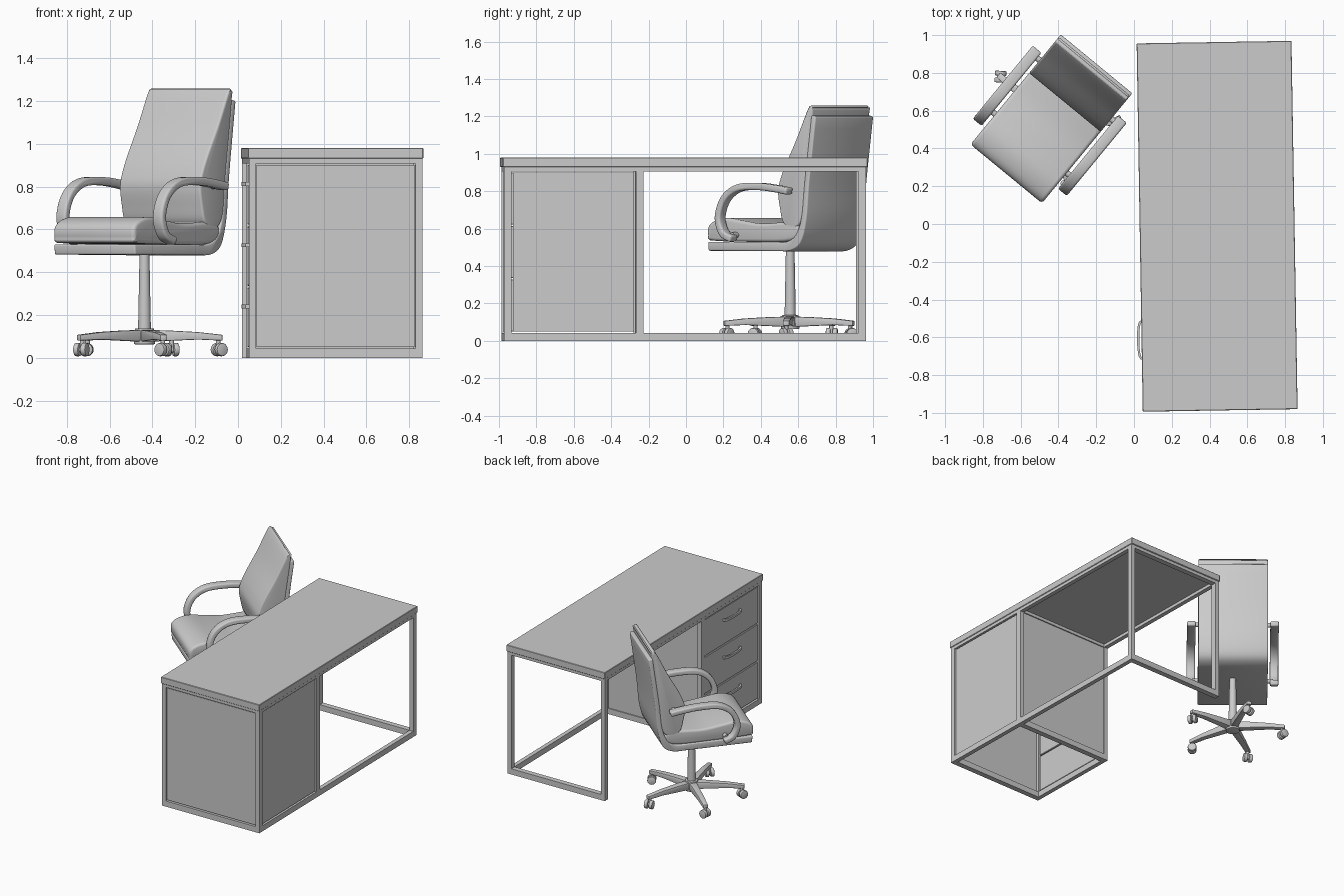
import bpy, bmesh
from math import radians, sin, cos, pi
from mathutils import Matrix, Vector

if "Cube" in bpy.data.objects:
    bpy.data.objects.remove(bpy.data.objects["Cube"])

DESK = Matrix.Translation((0.44, -0.012, 0)) @ Matrix.Rotation(radians(0.95), 4, 'Z')
BASE = Matrix.Translation((-0.437, 0.557, 0))
CHAIR = BASE @ Matrix.Rotation(radians(-39.4), 4, 'Z')


def finish(name, bm, frame, bevel=0.0, segs=3):
    bmesh.ops.recalc_face_normals(bm, faces=bm.faces)
    if bevel:
        sharp = [e for e in bm.edges if e.calc_face_angle(0) > 0.6]
        bmesh.ops.bevel(bm, geom=sharp, offset=bevel, segments=segs, profile=0.5,
                        affect='EDGES', clamp_overlap=False)
    me = bpy.data.meshes.new(name)
    bm.to_mesh(me)
    bm.free()
    ob = bpy.data.objects.new(name, me)
    bpy.context.collection.objects.link(ob)
    ob.matrix_world = frame
    return ob


def box(name, lo, hi, frame=DESK, bevel=0.0):
    bm = bmesh.new()
    lo, hi = Vector(lo), Vector(hi)
    size = hi - lo
    bmesh.ops.create_cube(bm, size=1, matrix=Matrix.Translation((lo + hi) / 2)
                          @ Matrix.Diagonal((*size, 1)))
    return finish(name, bm, frame, bevel, 1)


def spline(pts, n=5, closed=True):
    # Catmull-Rom smoothing of a 2D profile
    p = [Vector(q) for q in pts]
    out, c = [], len(p)
    get = (lambda i: p[i % c]) if closed else (lambda i: p[max(0, min(c - 1, i))])
    for i in range(c if closed else c - 1):
        a, b, d, e = get(i - 1), get(i), get(i + 1), get(i + 2)
        for k in range(n):
            t = k / n
            out.append(0.5 * (2 * b + (d - a) * t + (2 * a - 5 * b + 4 * d - e) * t * t
                              + (3 * b - a - 3 * d + e) * t ** 3))
    return out if closed else out + [p[-1]]


def ribbon(path, half):
    # outline of a strip of constant thickness along an open path
    left, right = [], []
    for i, q in enumerate(path):
        t = (path[min(i + 1, len(path) - 1)] - path[max(i - 1, 0)]).normalized()
        nrm = Vector((-t.y, t.x)) * half
        left.append(q + nrm)
        right.append(q - nrm)
    return left + right[::-1]


def prism(name, outline, x0, x1, frame=CHAIR, bevel=0.0, segs=3):
    # extrude a (y, z) outline along x
    bm = bmesh.new()
    f = bm.faces.new([bm.verts.new((x0, q[0], q[1])) for q in outline])
    new = bmesh.ops.extrude_face_region(bm, geom=[f])['geom']
    bmesh.ops.translate(bm, vec=(x1 - x0, 0, 0),
                        verts=[v for v in new if isinstance(v, bmesh.types.BMVert)])
    return finish(name, bm, frame, bevel, segs)


def cyl(name, r1, r2, depth, frame, segs=24, bevel=0.0):
    bm = bmesh.new()
    bmesh.ops.create_cone(bm, cap_ends=True, segments=segs, radius1=r1, radius2=r2, depth=depth)
    return finish(name, bm, frame, bevel, 2)


# ---- desk ----
X, Y, T, DIV = 0.405, 0.968, 0.04, -0.243
box("desk_top", (-0.41, -0.975, 0.93), (0.41, 0.975, 0.98), bevel=0.003)
for sx in (-1, 1):
    x0, x1 = sorted((sx * X, sx * (X - 0.032)))
    for i, y in enumerate((-Y, DIV - T / 2, Y - T)):
        box(f"post_{sx}_{i}", (x0, y, 0), (x1, y + T, 0.93))
    box(f"top_long_rail_{sx}", (x0, -Y, 0.907), (x1, Y, 0.931))
    box(f"bottom_long_rail_{sx}", (x0, -Y, 0), (x1, Y if sx > 0 else DIV + T / 2, 0.043))
for i, y in enumerate((-Y, DIV - T / 2, Y - T)):
    box(f"top_cross_rail_{i}", (-X, y, 0.907), (X, y + T, 0.931))
    box(f"bottom_cross_rail_{i}", (-X, y, 0), (X, y + T, 0.043))

# cabinet panels
box("cabinet_end_panel", (-0.37, -0.96, 0.05), (0.37, -0.945, 0.9))
box("cabinet_back_panel", (0.382, -0.92, 0.05), (0.397, -0.272, 0.9))
box("cabinet_inner_panel", (-0.375, DIV - 0.012, 0.04), (0.375, DIV + 0.012, 0.91))

# drawers with arched pulls
for i in range(3):
    z = 0.05 + i * 0.286
    box(f"drawer_front_{i}", (-0.4, -0.922, z), (-0.38, -0.27, z + 0.279), bevel=0.003)
    arc = [(-0.4 - 0.028 * sin(pi * k / 12) ** 0.5, -0.596 - 0.1 * cos(pi * k / 12))
           for k in range(13)]
    out = ribbon([Vector(q) for q in arc], 0.006)
    spin = Matrix(((0, 1, 0, 0), (0, 0, 1, 0), (1, 0, 0, z + 0.19), (0, 0, 0, 1)))
    prism(f"drawer_pull_{i}", out, -0.009, 0.009, DESK @ spin)

# ---- chair upholstery ----
W = 0.245
outer = spline([(0.12, 0.48), (0.2, 0.483), (0.27, 0.525), (0.31, 0.65), (0.33, 0.85),
                (0.377, 1.2)], 4, False)
inner = spline([(0.345, 1.207), (0.297, 0.85), (0.275, 0.66), (0.235, 0.565), (0.17, 0.53),
                (0.08, 0.53)], 4, False)
prism("chair_shell", [(-0.366, 0.482)] + outer + inner + [(-0.37, 0.53)], -W, W, bevel=0.008)
prism("seat_cushion", spline([(-0.35, 0.537), (-0.1, 0.53), (0.2, 0.535), (0.26, 0.6),
      (0.2, 0.635), (0, 0.627), (-0.13, 0.642), (-0.25, 0.658), (-0.33, 0.643),
      (-0.372, 0.61), (-0.374, 0.56)]), -W, W, bevel=0.018, segs=4)
prism("back_cushion", spline([(0.322, 1.245), (0.345, 1.247), (0.35, 1.2), (0.303, 0.85),
      (0.28, 0.66), (0.22, 0.6), (0.15, 0.63), (0.125, 0.71), (0.112, 0.8), (0.13, 0.87),
      (0.168, 0.95), (0.24, 1.08)]), -W, W, bevel=0.011, segs=4)

# looped armrests
arm = ribbon(spline([(-0.15, 0.545), (-0.215, 0.575), (-0.245, 0.66), (-0.205, 0.76),
                     (-0.11, 0.818), (0.03, 0.825), (0.14, 0.815), (0.235, 0.8)], 5, False), 0.019)
for s, side in ((-1, "left"), (1, "right")):
    prism(f"{side}_armrest", arm, s * 0.262, s * 0.322, bevel=0.011)
    # mounts tying the arm to seat and back
    for part, y, z in (("seat", -0.17, 0.565), ("back", 0.2, 0.805)):
        cyl(f"{side}_arm_{part}_mount", 0.016, 0.016, 0.06,
            CHAIR @ Matrix.Translation((s * 0.255, y, z)) @ Matrix.Rotation(pi / 2, 4, 'Y'), 16)

# ---- chair base ----
cyl("gas_column", 0.03, 0.023, 0.36, BASE @ Matrix.Translation((0, 0, 0.31)))
cyl("base_hub", 0.05, 0.045, 0.075, BASE @ Matrix.Translation((0, 0, 0.1)), bevel=0.006)
for i in range(5):
    spoke = BASE @ Matrix.Rotation(radians(140.5 + 72 * i - 90), 4, 'Z')
    leg = prism(f"base_leg_{i}", [(0.02, 0.075), (0.02, 0.13), (0.12, 0.127), (0.25, 0.12),
                (0.365, 0.107), (0.365, 0.08), (0.25, 0.085)], -0.025, 0.025, spoke, 0.005, 2)
    for v in leg.data.vertices:
        v.co.x *= 1.1 - 1.2 * v.co.y
    cyl(f"caster_stem_{i}", 0.011, 0.011, 0.05, spoke @ Matrix.Translation((0, 0.345, 0.065)), 12)
    swivel = spoke @ Matrix.Translation((0, 0.35, 0.038)) @ Matrix.Rotation(radians(35), 4, 'Z')
    for s in (-1, 1):
        cyl(f"caster_wheel_{i}_{s}", 0.031, 0.031, 0.026, swivel
            @ Matrix.Translation((s * 0.018, 0, 0)) @ Matrix.Rotation(pi / 2, 4, 'Y'), 20, 0.006)
    cyl(f"caster_axle_{i}", 0.014, 0.014, 0.04, swivel @ Matrix.Rotation(pi / 2, 4, 'Y'), 12)

# smooth curved parts, keep creases
for ob in bpy.context.scene.objects:
    ob.select_set(True)
    bpy.context.view_layer.objects.active = ob
bpy.ops.object.shade_smooth_by_angle(angle=radians(35))
